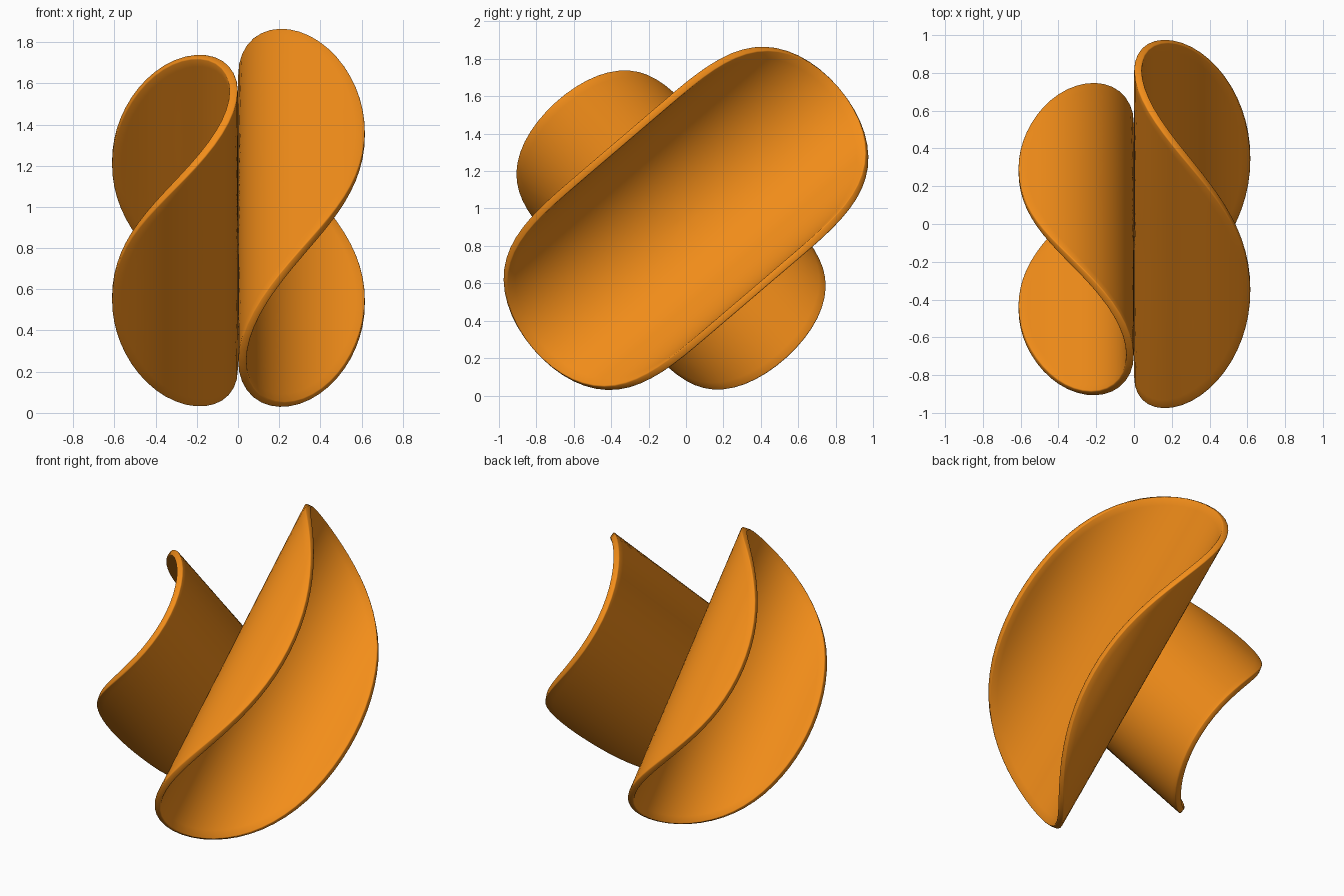
import bpy, bmesh, math

if "Cube" in bpy.data.objects:
    bpy.data.objects.remove(bpy.data.objects["Cube"])

mat = bpy.data.materials.new("orange")
mat.diffuse_color = (0.9, 0.27, 0.01, 1)
mat.use_nodes = True
mat.node_tree.nodes["Principled BSDF"].inputs["Base Color"].default_value = mat.diffuse_color


def folded_disc(name, side, centre, angle, half_len, half_arc, radius, rings=20, n=80):
    """Oval disc bent into a U trough whose spine touches x = 0 and opens to +-x."""
    ca, sa = math.cos(math.radians(angle)), math.sin(math.radians(angle))

    def bend(s, t):
        a = min(abs(t) / radius, math.pi / 2)
        extra = abs(t) - a * radius                      # straight part of the wall
        x = 0.021 + radius * (1 - math.cos(a)) + extra
        g = math.copysign(radius * math.sin(a), t)
        return (side * x, centre[0] + s * ca - g * sa, centre[1] + s * sa + g * ca)

    bm = bmesh.new()
    mid = bm.verts.new(bend(0, 0))
    prev = None
    for r in range(1, rings + 1):
        f = r / rings
        ring = [bm.verts.new(bend(half_len * f * math.cos(2 * math.pi * i / n),
                                  half_arc * f * math.sin(2 * math.pi * i / n)))
                for i in range(n)]
        for i in range(n):
            j = (i + 1) % n
            if prev:
                bm.faces.new((prev[i], ring[i], ring[j], prev[j]))
            else:
                bm.faces.new((mid, ring[i], ring[j]))
        prev = ring
    bmesh.ops.recalc_face_normals(bm, faces=bm.faces)
    me = bpy.data.meshes.new(name)
    bm.to_mesh(me)
    bm.free()
    ob = bpy.data.objects.new(name, me)
    bpy.context.collection.objects.link(ob)
    me.materials.append(mat)

    # sheet thickness and softened rim
    sol = ob.modifiers.new("thickness", 'SOLIDIFY')
    sol.thickness = 0.04
    sol.offset = 0
    bev = ob.modifiers.new("soft_rim", 'BEVEL')
    bev.width = 0.006
    bev.segments = 2
    bev.limit_method = 'ANGLE'
    bev.angle_limit = math.radians(50)

    bpy.ops.object.select_all(action='DESELECT')
    ob.select_set(True)
    bpy.context.view_layer.objects.active = ob
    bpy.ops.object.shade_smooth_by_angle(angle=math.radians(40))


# larger shell on the right, smaller crossed shell on the left
folded_disc("right_shell", 1, (0.0, 0.947), 40.5, 1.075, 0.90, 0.535)
folded_disc("left_shell", -1, (-0.08, 0.885), 180 - 47.8, 0.92, 0.87, 0.49)
